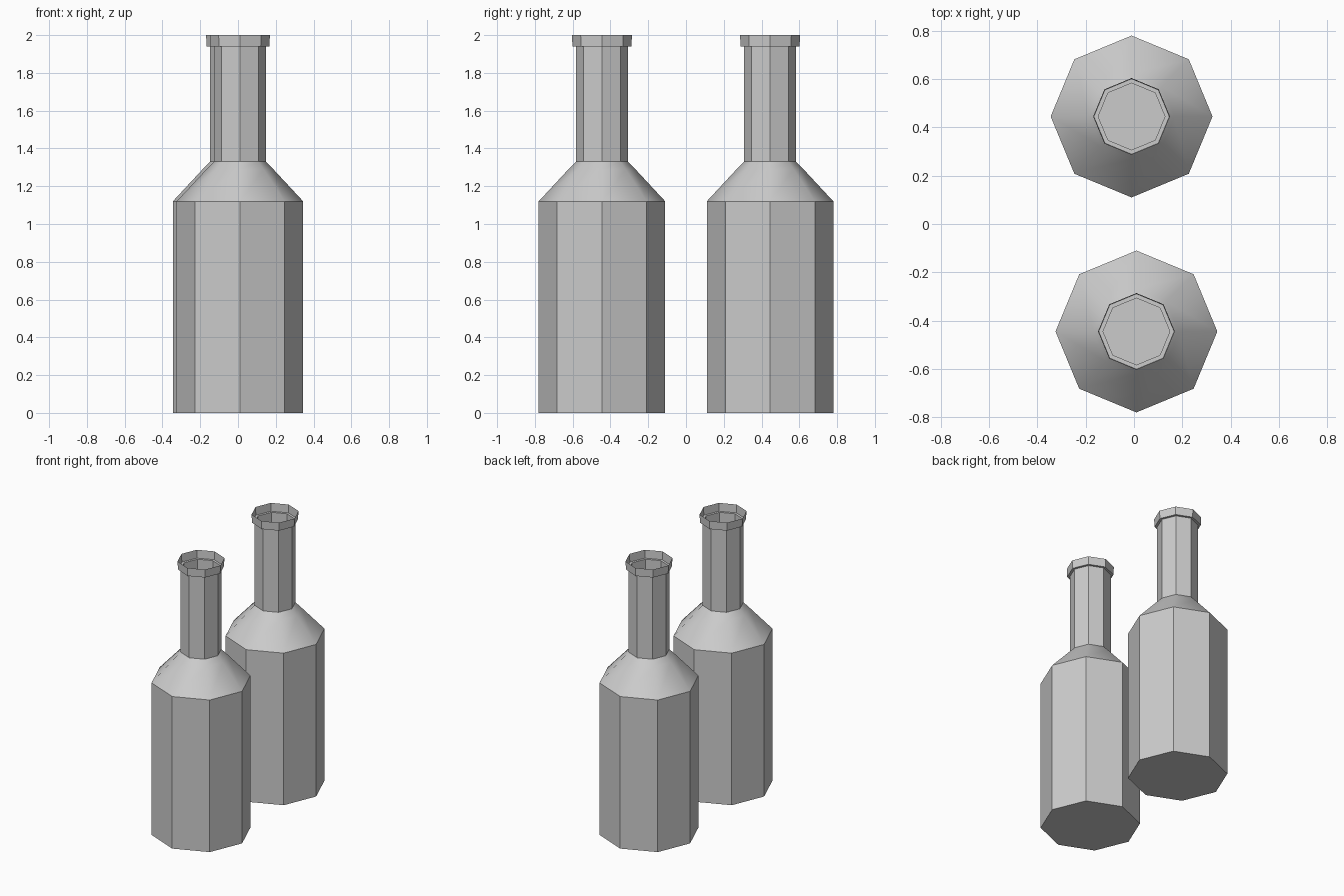
import bpy, bmesh, math

if "Cube" in bpy.data.objects:
    bpy.data.objects.remove(bpy.data.objects["Cube"])

SIDES = 8
# Bottle profile from base to open rim: (radius, height)
PROFILE = [(0.335, 0.0), (0.335, 1.12), (0.177, 1.29), (0.138, 1.33),
           (0.138, 1.94), (0.156, 1.94), (0.159, 2.0)]


def make_bottle(name, x, y):
    bm = bmesh.new()
    rings = []
    for r, z in PROFILE:
        rings.append([bm.verts.new((r * math.cos(2 * math.pi * i / SIDES),
                                    r * math.sin(2 * math.pi * i / SIDES), z))
                      for i in range(SIDES)])
    # Walls, shoulder, neck and flared lip
    for low, high in zip(rings, rings[1:]):
        for i in range(SIDES):
            j = (i + 1) % SIDES
            bm.faces.new((low[i], low[j], high[j], high[i]))
    # Flat base, open top
    bm.faces.new(rings[0][::-1])
    mesh = bpy.data.meshes.new(name)
    bm.to_mesh(mesh)
    bm.free()
    obj = bpy.data.objects.new(name, mesh)
    obj.location = (x, y, 0)
    bpy.context.collection.objects.link(obj)
    # Shoulder is smooth, body and neck facets stay sharp
    bpy.ops.object.select_all(action='DESELECT')
    obj.select_set(True)
    bpy.context.view_layer.objects.active = obj
    bpy.ops.object.shade_smooth_by_angle(angle=math.radians(38))


make_bottle("front_bottle", 0.01, -0.445)
make_bottle("back_bottle", -0.01, 0.445)
